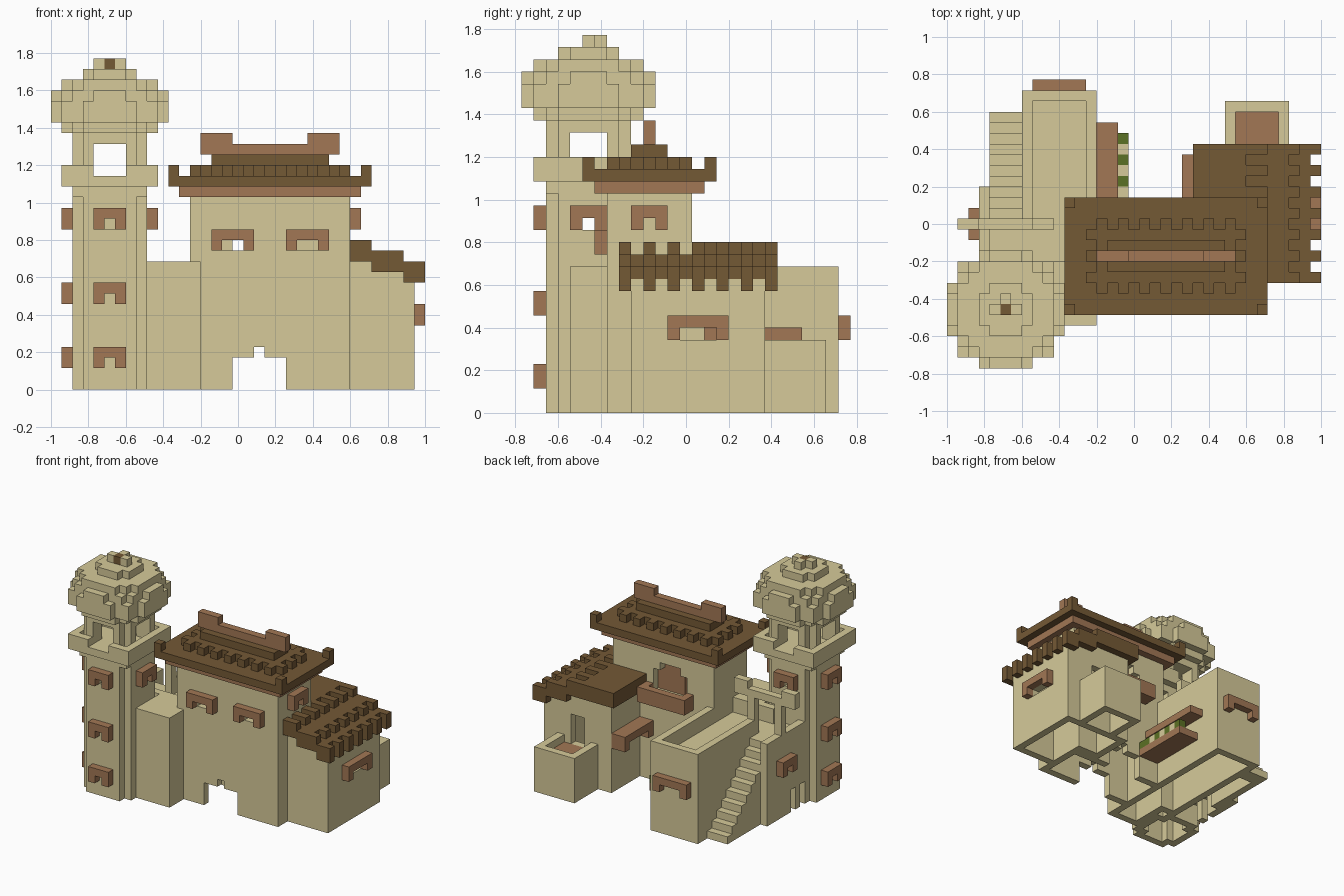
import bpy
import bmesh
from mathutils import Vector

default_cube = bpy.data.objects.get("Cube")
if default_cube:
    bpy.data.objects.remove(default_cube, do_unlink=True)

UNIT = 2 / 35
ORIGIN = Vector((-1, -13.5 * UNIT, 0))


def make_material(name, red, green, blue):
    material = bpy.data.materials.new(name)
    material.use_nodes = True
    material.diffuse_color = (red, green, blue, 1)
    shader = material.node_tree.nodes["Principled BSDF"]
    shader.inputs["Base Color"].default_value = (red, green, blue, 1)
    shader.inputs["Roughness"].default_value = 0.9
    return material


SAND = make_material("sandstone", .67, .59, .32)
WOOD = make_material("warm_wood", .36, .185, .09)
TILE = make_material("dark_roof_tile", .175, .1, .036)
LEAF = make_material("plant_green", .105, .165, .018)


def cells_in(x, y, z):
    return {(a, b, c) for a in range(*x) for b in range(*y) for c in range(*z)}


class Part:
    """A part made of unit blocks; only its outer skin becomes a mesh."""

    def __init__(self, name, material):
        self.name, self.material, self.cells = name, material, set()

    def add(self, x, y, z):
        self.cells |= cells_in(x, y, z)
        return self

    def cut(self, x, y, z):
        self.cells -= cells_in(x, y, z)
        return self

    def build(self):
        bm = bmesh.new()
        corners = {}

        def corner(key):
            if key not in corners:
                corners[key] = bm.verts.new(ORIGIN + Vector(key) * UNIT)
            return corners[key]

        for cell in self.cells:
            for axis in range(3):
                for side in (0, 1):
                    beside = list(cell)
                    beside[axis] += 2 * side - 1
                    if tuple(beside) in self.cells:
                        continue
                    u, v = (axis + 1) % 3, (axis + 2) % 3
                    loop = []
                    for du, dv in ((0, 0), (1, 0), (1, 1), (0, 1)):
                        key = list(cell)
                        key[axis] += side
                        key[u] += du
                        key[v] += dv
                        loop.append(corner(tuple(key)))
                    bm.faces.new(loop if side else loop[::-1])
        bmesh.ops.dissolve_limit(bm, angle_limit=0.01, verts=bm.verts[:], edges=bm.edges[:])
        mesh = bpy.data.meshes.new(self.name)
        bm.to_mesh(mesh)
        bm.free()
        mesh.materials.append(self.material)
        bpy.context.collection.objects.link(bpy.data.objects.new(self.name, mesh))


def window_frame(name, facing, depth, start, width, base, thick=1):
    """Two-high wooden surround, open at the bottom middle."""
    layer = (depth, depth + thick)
    span, hole = (start, start + width), (start + 1, start + width - 1)
    frame = Part(name, WOOD)
    for action, run, rise in ((frame.add, span, 2), (frame.cut, hole, 1)):
        x, y = (run, layer) if facing == "y" else (layer, run)
        action(x=x, y=y, z=(base, base + rise))
    frame.build()


# Tower shaft with notched corners, and its full square cap
tower = Part("tower_shaft", SAND)
tower.add(x=(2, 9), y=(3, 8), z=(0, 18)).add(x=(3, 8), y=(2, 9), z=(0, 18))
tower.cut(x=(3, 8), y=(4, 7), z=(0, 18)).cut(x=(4, 7), y=(3, 8), z=(0, 18))
tower.add(x=(2, 9), y=(2, 9), z=(18, 19))
tower.cut(x=(2, 9), y=(5, 6), z=(15, 16)).cut(x=(5, 6), y=(2, 9), z=(15, 16))
tower.build()
for level, base in (("low", 2), ("middle", 8), ("high", 15)):
    window_frame("tower_front_window_" + level, "y", 1, 4, 3, base)
    window_frame("tower_side_window_" + level, "x", 1, 4, 3, base)
window_frame("tower_inner_window", "x", 9, 4, 3, 15)
window_frame("tower_back_window", "y", 9, 4, 3, 15)

# Balcony and open lantern
balcony = Part("tower_balcony", SAND)
balcony.add(x=(1, 10), y=(1, 10), z=(19, 21))
balcony.cut(x=(2, 9), y=(2, 9), z=(20, 21)).cut(x=(4, 7), y=(1, 10), z=(20, 21))
balcony.build()
lantern = Part("tower_lantern", SAND)
lantern.add(x=(2, 9), y=(3, 8), z=(20, 24)).add(x=(3, 8), y=(2, 9), z=(20, 24))
lantern.cut(x=(4, 7), y=(2, 9), z=(20, 23)).cut(x=(2, 9), y=(4, 7), z=(20, 23))
lantern.build()

# Stepped dome: every layer is a rounded plan given by half widths
dome = Part("tower_dome", SAND)
LAYERS = {24: ((4, 2), (3, 3)), 25: ((5, 2), (4, 4)), 26: ((5, 2), (4, 4)),
          27: ((5, 1), (4, 3)), 28: ((4, 2), (3, 3)), 29: ((2, 1),)}
for level, plans in LAYERS.items():
    for long, short in plans:
        for a, b in ((long, short), (short, long)):
            dome.add(x=(5 - a, 6 + a), y=(5 - b, 6 + b), z=(level, level + 1))
dome.add(x=(4, 7), y=(5, 6), z=(30, 31)).add(x=(5, 6), y=(6, 7), z=(30, 31))
dome.cut(x=(5, 6), y=(5, 6), z=(30, 31))
dome.build()
Part("dome_tip", TILE).add(x=(5, 6), y=(5, 6), z=(30, 31)).build()

# Long terrace block: sunken floor behind a parapet, hollow underneath
terrace = Part("terrace", SAND)
terrace.add(x=(9, 14), y=(4, 9), z=(0, 12)).add(x=(7, 14), y=(9, 26), z=(0, 12))
terrace.cut(x=(8, 13), y=(10, 25), z=(10, 12)).cut(x=(7, 8), y=(10, 13), z=(10, 12))
terrace.cut(x=(8, 13), y=(10, 25), z=(0, 9)).cut(x=(10, 13), y=(5, 10), z=(0, 9))
terrace.build()
window_frame("terrace_back_window", "y", 26, 8, 5, 6)

# Stairs, landing, side wall and gate
stairs = Part("stairs", SAND)
for step in range(10):
    row = (23 - step, 24 - step)
    stairs.add(x=(4, 7), y=row, z=(0, step + 1)).cut(x=(5, 7), y=row, z=(0, step - 1))
stairs.add(x=(4, 7), y=(9, 14), z=(8, 10))
stairs.build()
side_wall = Part("stair_side_wall", SAND)
side_wall.add(x=(3, 4), y=(9, 17), z=(0, 11))
for y in (9, 11):
    side_wall.cut(x=(3, 4), y=(y, y + 1), z=(0, 3))
side_wall.build()
window_frame("stair_window", "x", 2, 12, 3, 6)
gate = Part("gate", SAND)
gate.add(x=(1, 10), y=(13, 14), z=(15, 16))
for x in (1, 8):
    gate.add(x=(x, x + 2), y=(13, 14), z=(15, 17))
for x in (3, 7):
    gate.add(x=(x, x + 1), y=(13, 14), z=(10, 15))
gate.build()

# Main house: hollow walls, doorway and window openings
house = Part("main_house", SAND)
house.add(x=(13, 28), y=(7, 14), z=(0, 18)).cut(x=(14, 27), y=(8, 13), z=(0, 17))
house.cut(x=(17, 22), y=(7, 14), z=(0, 3)).cut(x=(19, 20), y=(7, 14), z=(3, 4))
house.cut(x=(17, 22), y=(13, 14), z=(12, 15)).cut(x=(18, 21), y=(13, 14), z=(15, 16))
for x in (16, 23):
    house.cut(x=(x, x + 2), y=(7, 8), z=(13, 14))
    window_frame("house_front_window", "y", 6, x - 1, 4, 13)
house.build()
window_frame("house_side_window", "x", 28, 9, 3, 15)
Part("house_inner_panel", WOOD).add(x=(18, 22), y=(12, 13), z=(12, 16)).build()
back_balcony = Part("back_balcony", WOOD)
back_balcony.add(x=(16, 23), y=(14, 16), z=(11, 13)).cut(x=(17, 22), y=(14, 15), z=(12, 13))
back_balcony.build()

# Main roof: eave, tiled tiers with toothed edges, ridge
Part("roof_eave", WOOD).add(x=(12, 29), y=(6, 15), z=(18, 19)).build()
roof = Part("main_roof", TILE)
roof.add(x=(11, 30), y=(5, 16), z=(19, 20)).add(x=(14, 27), y=(8, 13), z=(20, 21))
for x in range(14, 27, 2):
    roof.add(x=(x, x + 1), y=(7, 14), z=(20, 21))
for y in range(8, 13, 2):
    roof.add(x=(13, 28), y=(y, y + 1), z=(20, 21))
for x in (11, 29):
    for y in (5, 15):
        roof.add(x=(x, x + 1), y=(y, y + 1), z=(20, 21))
roof.add(x=(15, 26), y=(9, 12), z=(21, 22))
roof.build()
ridge = Part("roof_ridge", WOOD)
ridge.add(x=(14, 27), y=(10, 11), z=(22, 24)).cut(x=(17, 24), y=(10, 11), z=(23, 24))
ridge.build()

# Side annex wrapping behind the house
annex = Part("annex", SAND)
annex.add(x=(28, 34), y=(9, 20), z=(0, 11)).add(x=(24, 28), y=(14, 20), z=(0, 12))
annex.add(x=(28, 30), y=(9, 20), z=(11, 12))
annex.cut(x=(28, 33), y=(10, 19), z=(0, 12)).cut(x=(25, 28), y=(15, 19), z=(0, 12))
annex.cut(x=(33, 34), y=(13, 16), z=(6, 7)).cut(x=(24, 25), y=(15, 17), z=(6, 8))
annex.cut(x=(28, 30), y=(19, 20), z=(5, 9))
annex.build()
window_frame("annex_side_window", "x", 34, 12, 5, 6)
window_frame("annex_inner_window", "x", 22, 14, 6, 6, thick=2)

# Annex roof: stepped slabs, each ending in a row of teeth
annex_roof = Part("annex_roof", TILE)
annex_roof.add(x=(23, 28), y=(14, 21), z=(12, 14)).add(x=(28, 32), y=(8, 21), z=(12, 13))
annex_roof.add(x=(30, 34), y=(8, 21), z=(11, 12))
for y in range(8, 21, 2):
    annex_roof.add(x=(28, 30), y=(y, y + 1), z=(13, 14))
    annex_roof.add(x=(32, 33), y=(y, y + 1), z=(12, 13))
    annex_roof.add(x=(33, 35), y=(y, y + 1), z=(10, 12))
annex_roof.build()

# Low walled yard behind the annex
yard = Part("yard_wall", SAND)
yard.add(x=(26, 32), y=(20, 25), z=(0, 6)).cut(x=(27, 31), y=(20, 24), z=(0, 6))
yard.build()
Part("yard_floor", WOOD).add(x=(27, 31), y=(19, 24), z=(4, 5)).build()

# Awning and planter along the terrace
awning = Part("terrace_awning", WOOD)
awning.add(x=(14, 16), y=(14, 23), z=(6, 7)).add(x=(14, 17), y=(14, 22), z=(3, 4))
awning.build()
soil, plants = Part("planter", SAND), Part("plants", LEAF)
for y in range(14, 22):
    row = soil if y in (16, 18, 20) else plants
    row.add(x=(16, 17), y=(y, y + 1), z=(4, 5))
soil.build()
plants.build()
